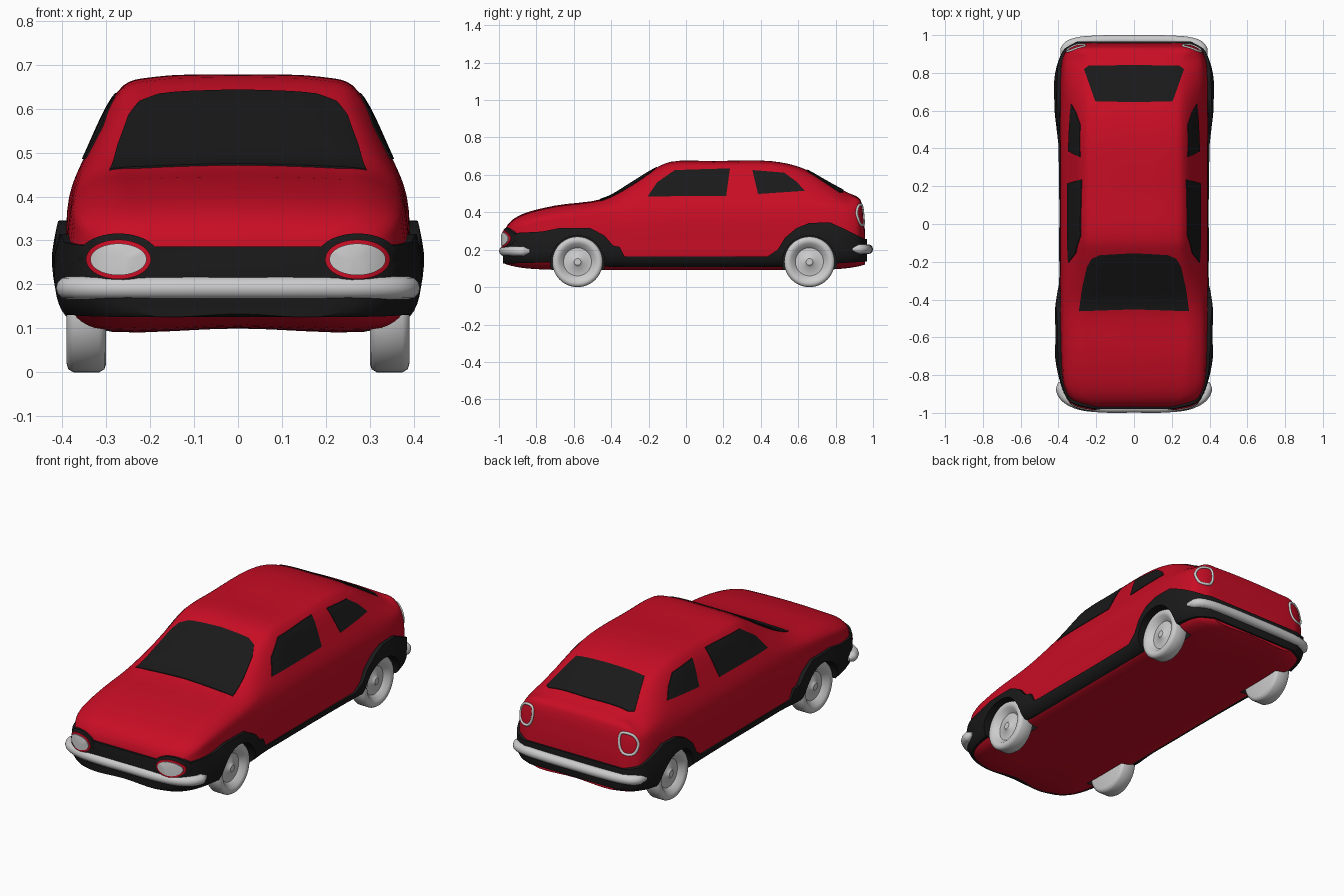
import bpy, bmesh, math
from mathutils import Vector
from mathutils.bvhtree import BVHTree

if "Cube" in bpy.data.objects:
    bpy.data.objects.remove(bpy.data.objects["Cube"])


def material(name, rgb):
    m = bpy.data.materials.new(name)
    m.diffuse_color = (*rgb, 1)
    m.use_nodes = True
    m.node_tree.nodes["Principled BSDF"].inputs["Base Color"].default_value = m.diffuse_color
    return m


RED = material("red_paint", (0.58, 0.004, 0.018))
BLACK = material("black_trim", (0.01, 0.01, 0.01))
AXLES = (-0.58, 0.66)
SIDES = ((-1, "left"), (1, "right"))


def activate(ob):
    bpy.ops.object.select_all(action='DESELECT')
    ob.select_set(True)
    bpy.context.view_layer.objects.active = ob


def smooth(ob, angle=35):
    activate(ob)
    bpy.ops.object.shade_smooth_by_angle(angle=math.radians(angle))


def make(name, verts, faces, mat=None, angle=35):
    me = bpy.data.meshes.new(name)
    me.from_pydata([tuple(v) for v in verts], [], faces)
    bm = bmesh.new()
    bm.from_mesh(me)
    bmesh.ops.remove_doubles(bm, verts=bm.verts, dist=1e-5)
    bmesh.ops.recalc_face_normals(bm, faces=bm.faces)
    bm.to_mesh(me)
    bm.free()
    ob = bpy.data.objects.new(name, me)
    bpy.context.collection.objects.link(ob)
    if mat:
        me.materials.append(mat)
    smooth(ob, angle)
    return ob


def boolean(ob, cutter, op):
    activate(ob)
    mod = ob.modifiers.new("cut", 'BOOLEAN')
    mod.operation, mod.object, mod.solver = op, cutter, 'EXACT'
    mod.material_mode = 'TRANSFER'
    bpy.ops.object.modifier_apply(modifier=mod.name)


def spline(pts, n, closed=False):
    """Centripetal Catmull-Rom curve through the points."""
    k, out = len(pts), []
    ext = [pts[-1], *pts, pts[0], pts[1]] if closed else \
        [pts[0] * 2 - pts[1], *pts, pts[-1] * 2 - pts[-2]]
    mix = lambda a, b, ta, tb, t: a + (b - a) * ((t - ta) / (tb - ta))
    for i in range(k if closed else k - 1):
        p, t = ext[i:i + 4], [0]
        for a, b in zip(p, p[1:]):
            t.append(t[-1] + max((b - a).length, 1e-5) ** 0.5)
        for j in range(n):
            u = t[1] + (t[2] - t[1]) * j / n
            a = [mix(p[m], p[m + 1], t[m], t[m + 1], u) for m in range(3)]
            b = [mix(a[m], a[m + 1], t[m], t[m + 2], u) for m in range(2)]
            out.append(mix(b[0], b[1], t[1], t[2], u))
    return out if closed else out + [pts[-1]]


def grid_faces(n, m):
    """Quads joining n closed columns of m points."""
    return [(i * m + j, i * m + j + 1, (i + 1) % n * m + j + 1, (i + 1) % n * m + j)
            for i in range(n) for j in range(m - 1)]


# Body side profile: y, half width, roof edge half width, top z
STATIONS = [(-.97, .25, .19, .295), (-.957, .295, .24, .328), (-.925, .34, .275, .362),
            (-.86, .373, .29, .396), (-.7, .388, .3, .436), (-.44, .39, .3, .474),
            (-.3, .39, .285, .553), (-.17, .39, .262, .632), (-.08, .39, .26, .67),
            (.15, .39, .262, .674), (.46, .39, .26, .673), (.62, .39, .258, .637),
            (.77, .39, .268, .556), (.865, .381, .28, .505), (.917, .36, .285, .482),
            (.936, .332, .27, .46), (.957, .29, .22, .3)]


def mirrored(half):
    return half + [(-a, b) for a, b in half[-2:0:-1]]


def section(y, w, xr, top):
    """Closed cross-section; floor, shoulder and waist follow from the top height."""
    floor = .1 + .045 * y ** 10
    shoulder = min(.045 + .66 * top, .27 + .19 * top)
    waist = min(.005 + .87 * top, .233 + .395 * top)
    xm = w - .015 - .11 * max(0, top - .4)
    half = [(0, floor), (.85 * w, floor), (.98 * w, floor + .04), (w, (floor + shoulder) / 2),
            (.985 * w, shoulder), (xm, waist), (xr, top - .012 - .013 * (top > .5)),
            (.72 * xr, top - .005), (0, top)]
    return mirrored(half)


def loft(name, mat, grow=0.0, flare=0.0, stretch=1.0):
    rows = []
    for y, w, xr, top in STATIONS:
        bulge = flare * sum(math.exp(-((y - a) / .2) ** 4) for a in AXLES)
        ring = []
        for x, z in section(y, w, xr, top):
            s = 1 + (grow + bulge * (.6 if z < .19 else 1 if z < .31 else .25)) / w
            ring.append(Vector((x * s, y * stretch, z)))
        rows.append(spline(ring, 5, True))
    cols = [spline(list(c), 4) for c in zip(*rows)]
    n, m = len(cols), len(cols[0])
    caps = [[i * m for i in range(n)], [i * m + m - 1 for i in range(n)]]
    return make(name, [v for c in cols for v in c], grid_faces(n, m) + caps, mat)


def tree(*obs):
    verts, polys = [], []
    for ob in obs:
        k = len(verts)
        verts += [v.co.copy() for v in ob.data.vertices]
        polys += [[k + i for i in p.vertices] for p in ob.data.polygons]
    return BVHTree.FromPolygons(verts, polys)


def prism(name, outline, half, mat):
    n = len(outline)
    verts = [(s * half, y, z) for s in (-1, 1) for y, z in outline]
    faces = [(i, (i + 1) % n, (i + 1) % n + n, i + n) for i in range(n)]
    return make(name, verts, faces + [list(range(n)), list(range(n, 2 * n))], mat)


# Body shell and the black lower cladding, flared at the wheels
body = loft("body", RED)
cladding = loft("lower_cladding", BLACK, .007, .026, 1.01)
TREE, NOSE = tree(body), tree(body, cladding)
band = prism("cladding_cutter", [
    (-1.1, .28), (-.77, .297), (-.68, .315), (-.51, .315), (-.435, .275), (-.39, .222),
    (-.355, .215), (-.33, .165), (.435, .163), (.49, .2), (.53, .265), (.59, .315),
    (.66, .343), (.77, .346), (.85, .31), (.955, .257), (1.1, .257), (1.1, .145),
    (.5, .108), (-.4, .108), (-.75, .132), (-1.1, .122)], .6, BLACK)
boolean(cladding, band, 'INTERSECT')
bpy.data.objects.remove(band)

# Wheel wells
for y in AXLES:
    for s, side in SIDES:
        bpy.ops.mesh.primitive_cylinder_add(vertices=48, radius=.145, depth=.3,
                                            location=(s * .435, y, .13), rotation=(0, math.pi / 2, 0))
        well = bpy.context.object
        well.data.materials.append(BLACK)
        boolean(body, well, 'DIFFERENCE')
        boolean(cladding, well, 'DIFFERENCE')
        bpy.data.objects.remove(well)
smooth(body)
smooth(cladding)

# Projection of flat outlines onto the bodywork
VIEWS = {
    'top': (lambda a, b: Vector((a, b, 2)), Vector((0, 0, -1))),
    'front': (lambda a, b: Vector((a, -2, b)), Vector((0, 1, 0))),
    'back': (lambda a, b: Vector((a, 2, b)), Vector((0, -1, 0))),
    'right': (lambda a, b: Vector((2, a, b)), Vector((-1, 0, 0))),
    'left': (lambda a, b: Vector((-2, a, b)), Vector((1, 0, 0))),
}


def project(view, p, lift):
    origin, d = VIEWS[view]
    o, surface = origin(*p), NOSE if view == 'front' else TREE
    hit = surface.ray_cast(o, d)
    if hit[0] is None:
        hit = surface.find_nearest(o + d * 1.1)
    return hit[0] - d * lift


def patch(name, view, outline, mat, lift=.004, rings=9, sub=6):
    pts = [Vector(p) for p in outline]
    edge = [a.lerp(b, j / sub) for a, b in zip(pts, pts[1:] + pts[:1]) for j in range(sub)]
    n = len(edge)
    c = sum(edge, Vector((0, 0))) / n
    cols = [[project(view, c.lerp(p, r / rings), lift) for r in range(rings + 1)]
            + [project(view, p, -.015)] for p in edge]
    return make(name, [v for col in cols for v in col], grid_faces(n, rings + 2), mat)


def tube(name, pts, radius, radii=None, closed=False):
    cu = bpy.data.curves.new(name, 'CURVE')
    cu.dimensions, cu.bevel_depth, cu.bevel_resolution = '3D', radius, 4
    cu.use_fill_caps = True
    sp = cu.splines.new('POLY')
    sp.points.add(len(pts) - 1)
    for i, p in enumerate(pts):
        sp.points[i].co = (*p, 1)
        sp.points[i].radius = radii[i] if radii else 1
    sp.use_cyclic_u = closed
    ob = bpy.data.objects.new(name, cu)
    bpy.context.collection.objects.link(ob)
    activate(ob)
    bpy.ops.object.convert(target='MESH')
    smooth(bpy.context.object, 50)


# Glass
patch("windscreen", 'top', mirrored([(0, -.452), (.292, -.462), (.275, -.34), (.25, -.23),
                                     (.225, -.185), (.18, -.165), (0, -.155)]), BLACK)
patch("rear_window", 'top', mirrored([(0, .645), (.205, .65), (.265, .82), (.24, .838),
                                      (0, .842)]), BLACK)
for s, side in SIDES:
    patch(side + "_front_window", side, [(-.205, .485), (-.155, .56), (-.06, .626),
                                         (.235, .635), (.215, .488)], BLACK)
    patch(side + "_rear_window", side, [(.355, .626), (.525, .612), (.59, .565),
                                        (.635, .515), (.385, .498)], BLACK)

# Headlights and tail light rings
for s, side in SIDES:
    for part, mat, z, rx, rz, lift in (("surround", BLACK, .262, .092, .054, .002),
                                       ("rim", RED, .257, .074, .045, .006),
                                       ("lens", None, .257, .064, .036, .01)):
        oval = [(s * .272 + rx * math.cos(i * math.tau / 48), z + rz * math.sin(i * math.tau / 48))
                for i in range(48)]
        patch(f"{side}_headlight_{part}", 'front', oval, mat, lift, 6, 1)
    ring = [(.268, .436), (.325, .432), (.352, .39), (.338, .338), (.288, .335), (.264, .37)]
    loop = spline([Vector((s * x, z)) for x, z in ring], 5, True)
    tube(side + "_tail_light_ring", [project('back', p, 0) for p in loop], .007, closed=True)

# Wraparound bumpers
for name, half, z in (
        ("front_bumper", [(0, -.973), (.17, -.972), (.29, -.957), (.36, -.922), (.385, -.885),
                          (.391, -.835)], .192),
        ("rear_bumper", [(0, .974), (.17, .973), (.3, .962), (.352, .94), (.382, .87)], .203)):
    path = spline([Vector((-x, y, z)) for x, y in half[:0:-1]]
                  + [Vector((x, y, z)) for x, y in half], 6)
    last = len(path) - 1
    tube(name, path, .026, [min(1, .35 + .16 * min(i, last - i)) for i in range(last + 1)])

# Wheels: lathed tyre, rim dish and hub (radius, x)
WHEEL = [(0, .374), (.018, .374), (.03, .362), (.075, .358), (.098, .384), (.115, .39),
         (.128, .386), (.135, .374), (.135, .316), (.128, .304), (.115, .3), (0, .3)]
for y, end in zip(AXLES, ("front", "rear")):
    for s, side in SIDES:
        verts = [(s * x, y + r * math.cos(i * math.tau / 48), .135 + r * math.sin(i * math.tau / 48))
                 for i in range(48) for r, x in WHEEL]
        make(f"{end}_{side}_wheel", verts, grid_faces(48, len(WHEEL)), None, 45)
